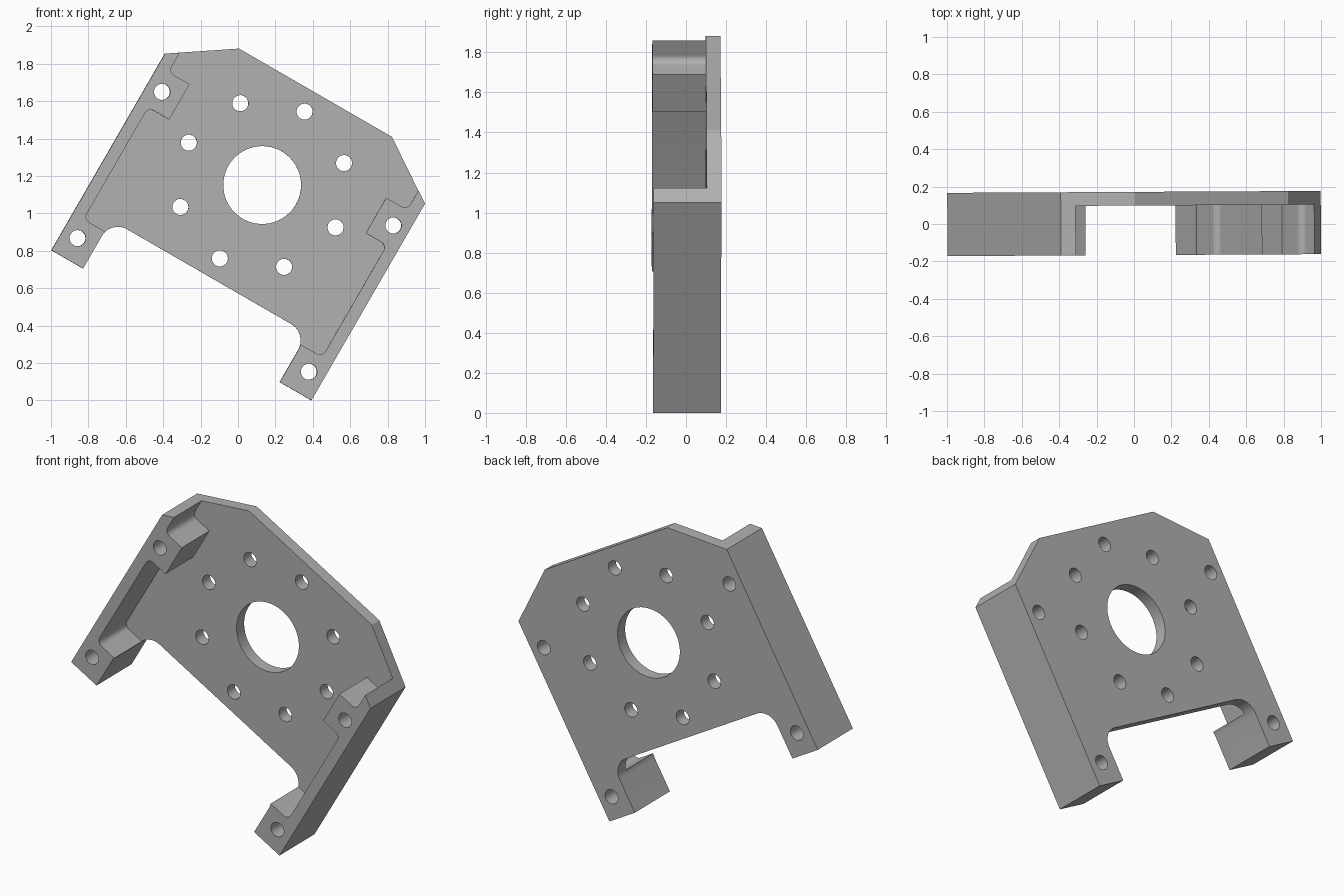
import bpy, bmesh, math
from mathutils import Vector

cube = bpy.data.objects.get("Cube")
if cube:
    bpy.data.objects.remove(cube, do_unlink=True)

HALF = 0.8025            # half width of the bracket
BACK, FRONT = 0.17, -0.168
PLATE_FRONT = 0.097      # front face of the thin plate

steel = bpy.data.materials.new("plain grey")
steel.use_nodes = True
grey = (0.44, 0.44, 0.44, 1)
steel.diffuse_color = grey
steel.node_tree.nodes["Principled BSDF"].inputs["Base Color"].default_value = grey


def mirrored(half):
    return half + [(-x, z, r) for x, z, r in reversed(half)]


def rounded(corners, steps=8):
    """Replace each corner (x, z, radius) that has a radius by an arc."""
    out = []
    for i, (x, z, r) in enumerate(corners):
        p = Vector((x, z))
        if r == 0:
            out.append(p)
            continue
        a = (Vector(corners[i - 1][:2]) - p).normalized()
        b = (Vector(corners[(i + 1) % len(corners)][:2]) - p).normalized()
        half_angle = a.angle(b) / 2
        centre = p + (a + b).normalized() * r / math.sin(half_angle)
        start = p + a * r / math.tan(half_angle) - centre
        end = p + b * r / math.tan(half_angle) - centre
        for k in range(steps + 1):
            t = k / steps
            out.append(centre + (start * (1 - t) + end * t).normalized() * r)
    return out


def circle(x, z, r, n=32):
    return [Vector((x + r * math.cos(math.tau * k / n),
                    z + r * math.sin(math.tau * k / n))) for k in range(n)]


def prisms(name, outlines, y0, y1):
    """Extrude outlines in the x-z plane from y0 to y1."""
    bm = bmesh.new()
    for pts in outlines:
        face = bm.faces.new([bm.verts.new((p.x, y0, p.y)) for p in pts])
        ext = bmesh.ops.extrude_face_region(bm, geom=[face])["geom"]
        moved = [v for v in ext if isinstance(v, bmesh.types.BMVert)]
        bmesh.ops.translate(bm, verts=moved, vec=(0, y1 - y0, 0))
    bmesh.ops.recalc_face_normals(bm, faces=bm.faces)
    mesh = bpy.data.meshes.new(name)
    bm.to_mesh(mesh)
    bm.free()
    mesh.materials.append(steel)
    obj = bpy.data.objects.new(name, mesh)
    bpy.context.collection.objects.link(obj)
    return obj


def cut(target, cutter):
    cutter.hide_render = True
    mod = target.modifiers.new("cut", 'BOOLEAN')
    mod.operation, mod.solver, mod.object = 'DIFFERENCE', 'EXACT', cutter
    bpy.ops.object.select_all(action='DESELECT')
    bpy.context.view_layer.objects.active = target
    target.select_set(True)
    bpy.ops.object.modifier_apply(modifier=mod.name)
    bpy.data.objects.remove(cutter, do_unlink=True)


# Full-depth block: two feet, filleted notch, chamfered top
outline = mirrored([(0.607, 0.30, 0.1), (0.607, 0, 0), (HALF, 0, 0),
                    (HALF, 1.214, 0), (0.472, 1.436, 0)])
bracket = prisms("mounting_bracket", [rounded(outline)], FRONT, BACK)

# Front pocket, leaving the side walls and four screw pads
wall, pad = HALF - 0.066, 0.607
pocket = mirrored([(0.5, 0.15, 0), (pad - 0.004, 0.23, 0), (wall, 0.23, 0.035),
                   (wall, 0.92, 0.035), (pad, 0.92, 0), (pad, 1.138, 0),
                   (wall, 1.138, 0.035), (wall, 1.6, 0)])
cut(bracket, prisms("pocket_cutter", [rounded(pocket)], -0.5, PLATE_FRONT))

# Centre bore, ring of eight holes and four pad holes
CZ, RING, HOLE = 0.866, 0.453, 0.043
holes = [circle(0, CZ, 0.208, 64)]
for k in range(8):
    a = math.tau * k / 8
    holes.append(circle(RING * math.cos(a), CZ + RING * math.sin(a), HOLE))
for side in (-1, 1):
    for z in (0.126, 1.029):
        holes.append(circle(side * 0.714, z, HOLE))
cut(bracket, prisms("hole_cutter", holes, -0.5, 0.5))

bpy.ops.object.shade_smooth_by_angle(angle=math.radians(25))

# Tilted stance
bracket.rotation_euler = (0, math.radians(30), math.radians(0.3))
bracket.location = (-0.303, 0, HALF * 0.5)
